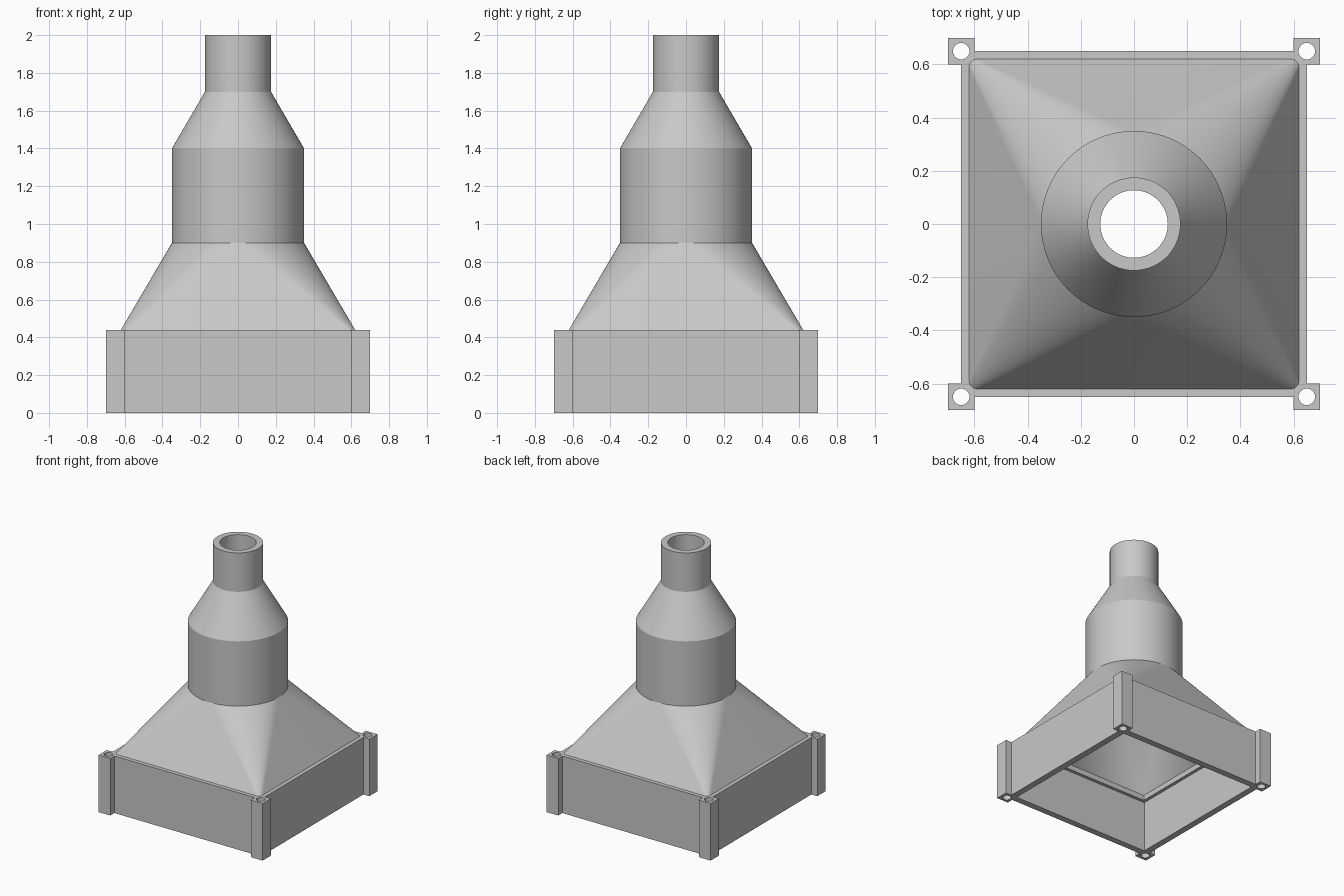
import bpy, bmesh, math

if "Cube" in bpy.data.objects:
    bpy.data.objects.remove(bpy.data.objects["Cube"], do_unlink=True)

grey = bpy.data.materials.new("light_grey")
grey.use_nodes = True
grey.diffuse_color = (0.58, 0.58, 0.58, 1)
grey.node_tree.nodes["Principled BSDF"].inputs["Base Color"].default_value = grey.diffuse_color

WALL_TOP = 0.44
INNER, OUTER = 0.60, 0.65


def ring(bm, half, radius, z, steps, centre):
    """Rounded square; it is a circle when radius equals half."""
    verts = []
    for q in range(4):
        mid = math.radians(45 + 90 * q)
        cx = math.copysign(half - radius, math.cos(mid)) + centre[0]
        cy = math.copysign(half - radius, math.sin(mid)) + centre[1]
        for i in range(steps + 1):
            a = math.radians(90) * (q + i / steps)
            verts.append(bm.verts.new((cx + radius * math.cos(a), cy + radius * math.sin(a), z)))
    return verts


def finish(name, bm):
    bmesh.ops.recalc_face_normals(bm, faces=bm.faces)
    mesh = bpy.data.meshes.new(name)
    bm.to_mesh(mesh)
    bm.free()
    mesh.materials.append(grey)
    obj = bpy.data.objects.new(name, mesh)
    bpy.context.collection.objects.link(obj)
    bpy.ops.object.select_all(action="DESELECT")
    obj.select_set(True)
    bpy.context.view_layer.objects.active = obj
    bpy.ops.object.shade_smooth_by_angle(angle=math.radians(22))
    return obj


def hollow(name, profile, steps, centre=(0, 0)):
    """Closed hollow body lofted through (half, radius, z) rings."""
    bm = bmesh.new()
    rings = [ring(bm, h, r, z, steps, centre) for h, r, z in profile]
    for k, low in enumerate(rings):
        high = rings[(k + 1) % len(rings)]
        for i in range(len(low)):
            j = (i + 1) % len(low)
            bm.faces.new((low[i], low[j], high[j], high[i]))
    bmesh.ops.remove_doubles(bm, verts=bm.verts, dist=0.0001)
    return finish(name, bm)


def box(name, low, high):
    bm = bmesh.new()
    bmesh.ops.create_cube(bm, size=1)
    for v in bm.verts:
        v.co = [high[i] if v.co[i] > 0 else low[i] for i in range(3)]
    return finish(name, bm)


# Square-to-round hood, barrel, reducer and spout, outside then inside
outside = [(0.62, 0.03, WALL_TOP), (0.35, 0.35, 0.9), (0.35, 0.35, 1.4),
           (0.175, 0.175, 1.7), (0.175, 0.175, 2.0)]
inside = [(0.127, 0.127, 2.0), (0.127, 0.127, 1.7), (0.30, 0.30, 1.4),
          (0.30, 0.30, 0.9), (0.575, 0.0, WALL_TOP)]
hollow("funnel", outside + inside, 24)

# Ledge inside the top of the base
hollow("inner_ledge", [(INNER, 0, 0.40), (INNER, 0, WALL_TOP),
                       (0.575, 0, WALL_TOP), (0.575, 0, 0.40)], 1)

# Base walls
for side, s in (("left", 1), ("right", -1)):
    a, b = sorted((s * INNER, s * OUTER))
    box(side + "_wall", (a, -INNER, 0), (b, INNER, WALL_TOP))
for side, s in (("back", 1), ("front", -1)):
    a, b = sorted((s * INNER, s * OUTER))
    box(side + "_wall", (-INNER, a, 0), (INNER, b, WALL_TOP))

# Corner posts with through holes
for x, side in ((1, "left"), (-1, "right")):
    for y, end in ((1, "back"), (-1, "front")):
        hollow(f"{end}_{side}_post",
               [(0.05, 0, 0), (0.05, 0, WALL_TOP), (0.031, 0.031, WALL_TOP), (0.031, 0.031, 0)],
               8, (x * OUTER, y * OUTER))
